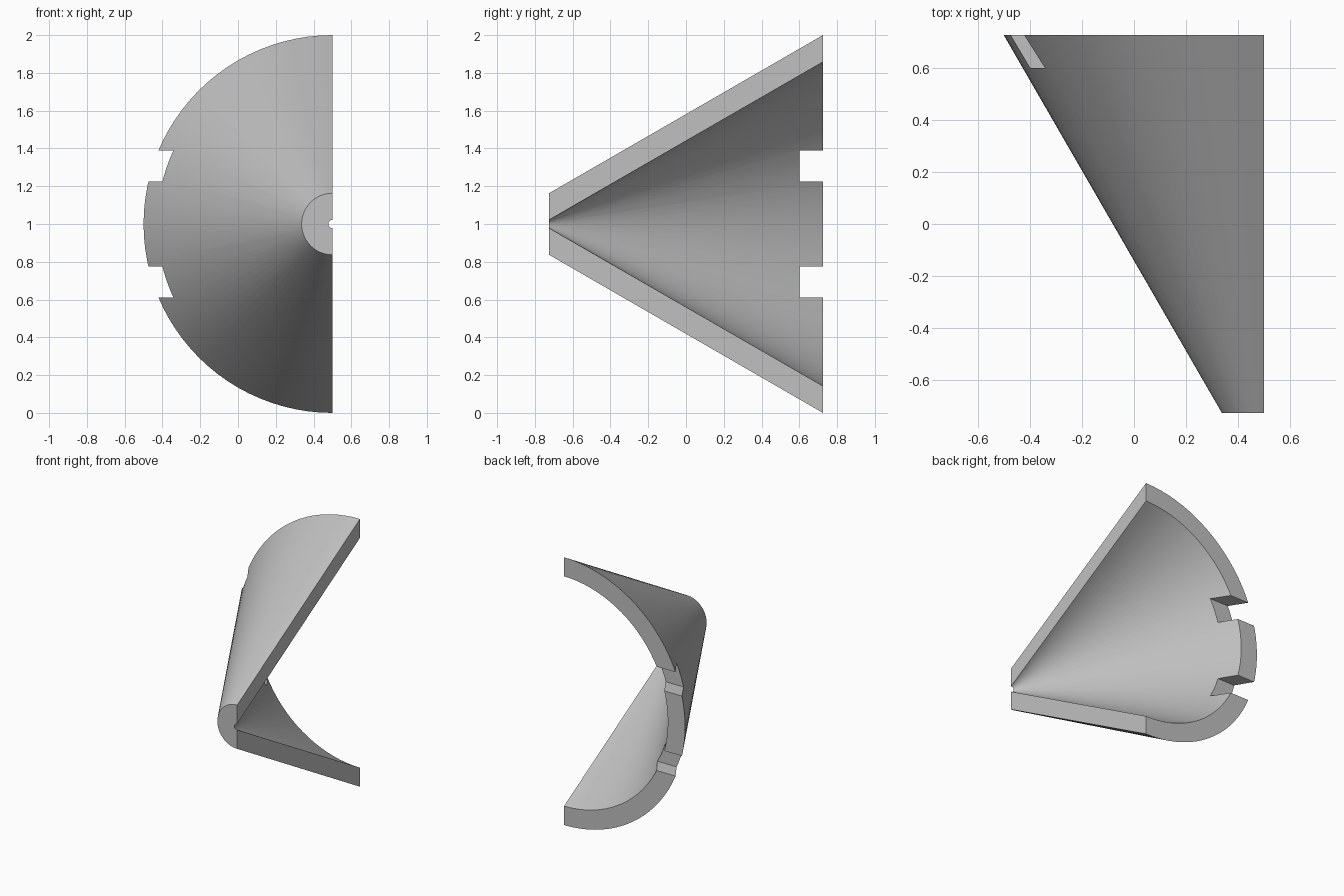
import bpy, bmesh, math
from mathutils import Matrix, Vector

cube = bpy.data.objects.get("Cube")
if cube:
    bpy.data.objects.remove(cube)

SEGMENTS = 48
HALF_LEN = 0.725
AXIS = Vector((0.5, 0, 1))

grey = bpy.data.materials.new("light grey")
grey.use_nodes = True
colour = (0.53, 0.53, 0.53, 1)
grey.diffuse_color = colour
grey.node_tree.nodes["Principled BSDF"].inputs["Base Color"].default_value = colour


def make_object(name, bm):
    bmesh.ops.recalc_face_normals(bm, faces=bm.faces)
    mesh = bpy.data.meshes.new(name)
    bm.to_mesh(mesh)
    bm.free()
    mesh.materials.append(grey)
    obj = bpy.data.objects.new(name, mesh)
    bpy.context.collection.objects.link(obj)
    return obj


# Half cone shell: wall profile (radius, y) swept half a turn about the y axis
profile = [(0.163, -HALF_LEN), (1.0, HALF_LEN), (0.858, HALF_LEN), (0.022, -HALF_LEN)]
bm = bmesh.new()
rings = []
for i in range(SEGMENTS + 1):
    turn = Matrix.Rotation(-math.pi * i / SEGMENTS, 3, 'Y')
    rings.append([bm.verts.new(AXIS + turn @ Vector((0, y, r))) for r, y in profile])
for a, b in zip(rings, rings[1:]):
    for k in range(4):
        n = (k + 1) % 4
        bm.faces.new((a[k], a[n], b[n], b[k]))
bm.faces.new(rings[0])
bm.faces.new(rings[-1])
shell = make_object("half_cone_shell", bm)

# Two rectangular notches through the wall at the wide rim
bm = bmesh.new()
for side in (-1, 1):
    place = Matrix.Translation((-0.4, 0.8, 1 + side * 0.306))
    bmesh.ops.create_cube(bm, size=1, matrix=place @ Matrix.Diagonal((0.8, 0.4, 0.164, 1)))
cutter = make_object("notch_cutter", bm)
cutter.hide_render = True

cut = shell.modifiers.new("notches", 'BOOLEAN')
cut.operation = 'DIFFERENCE'
cut.solver = 'EXACT'
cut.object = cutter
bpy.context.view_layer.objects.active = shell
shell.select_set(True)
bpy.ops.object.modifier_apply(modifier=cut.name)
bpy.data.objects.remove(cutter)

bpy.ops.object.shade_smooth_by_angle(angle=math.radians(30))
